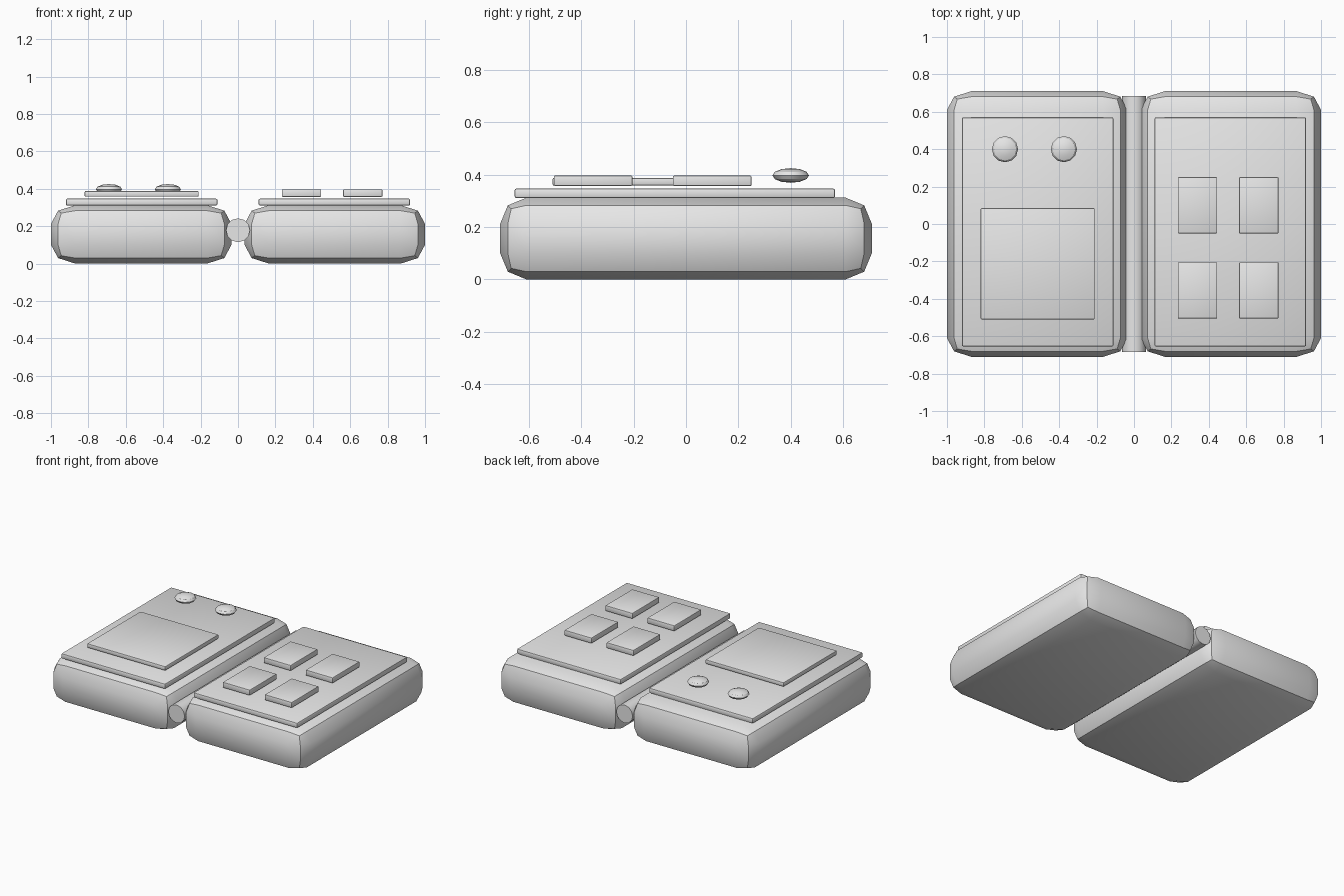
import bpy
import bmesh
from mathutils import Matrix, Vector

cube = bpy.data.objects.get("Cube")
if cube:
    bpy.data.objects.remove(cube, do_unlink=True)

grey = bpy.data.materials.new("light grey")
grey.use_nodes = True
grey.diffuse_color = (0.8, 0.8, 0.8, 1)
grey.node_tree.nodes["Principled BSDF"].inputs["Base Color"].default_value = (0.8, 0.8, 0.8, 1)


def finish(name, bm):
    """Turn a bmesh into a named, shaded object."""
    mesh = bpy.data.meshes.new(name)
    bm.to_mesh(mesh)
    bm.free()
    mesh.materials.append(grey)
    obj = bpy.data.objects.new(name, mesh)
    bpy.context.collection.objects.link(obj)
    bpy.ops.object.select_all(action="DESELECT")
    obj.select_set(True)
    bpy.context.view_layer.objects.active = obj
    bpy.ops.object.shade_smooth_by_angle(angle=0.6)
    return obj


def block(name, low, high, bevel, segments=2, stretch=1.0):
    """Rounded box between two corners; stretch widens the bevel along x."""
    low, high = Vector(low), Vector(high)
    size = high - low
    bm = bmesh.new()
    bmesh.ops.create_cube(bm, size=1)
    bmesh.ops.scale(bm, vec=(size.x / stretch, size.y, size.z), verts=bm.verts)
    bmesh.ops.bevel(bm, geom=bm.edges[:], offset=bevel, segments=segments,
                    profile=0.5, affect="EDGES")
    bmesh.ops.scale(bm, vec=(stretch, 1, 1), verts=bm.verts)
    bmesh.ops.translate(bm, vec=(low + high) / 2, verts=bm.verts)
    return finish(name, bm)


# Two case halves, each with a raised face plate
for side, shell_x, plate_x in (("right", (-1, -0.035), (-0.92, -0.11)),
                               ("left", (0.035, 1), (0.11, 0.92))):
    block(side + "_case", (shell_x[0], -0.71, 0), (shell_x[1], 0.71, 0.312), 0.1, 2, 1.3)
    block(side + "_face_plate", (plate_x[0], -0.655, 0.31), (plate_x[1], 0.57, 0.347), 0.008)

# Screen on the right half
block("screen", (-0.82, -0.51, 0.358), (-0.21, 0.085, 0.388), 0.006)

# Four square keys on the left half
for row, y in (("front", -0.505), ("back", -0.05)):
    for column, x in (("inner", 0.235), ("outer", 0.562)):
        block(f"{row}_{column}_key", (x, y, 0.357), (x + 0.21, y + 0.3, 0.396), 0.004)

# Two lens-shaped knobs behind the screen
for name, x in (("outer_knob", -0.69), ("inner_knob", -0.375)):
    bm = bmesh.new()
    bmesh.ops.create_uvsphere(bm, u_segments=12, v_segments=6, radius=1)
    bmesh.ops.scale(bm, vec=(0.07, 0.07, 0.028), verts=bm.verts)
    bmesh.ops.translate(bm, vec=(x, 0.4, 0.397), verts=bm.verts)
    finish(name, bm)

# Hinge rod between the halves
bm = bmesh.new()
bmesh.ops.create_cone(bm, cap_ends=True, segments=12, radius1=0.064, radius2=0.064, depth=1.37)
bmesh.ops.rotate(bm, matrix=Matrix.Rotation(1.5708, 3, "X"), verts=bm.verts)
bmesh.ops.translate(bm, vec=(0, 0, 0.178), verts=bm.verts)
finish("hinge", bm)
